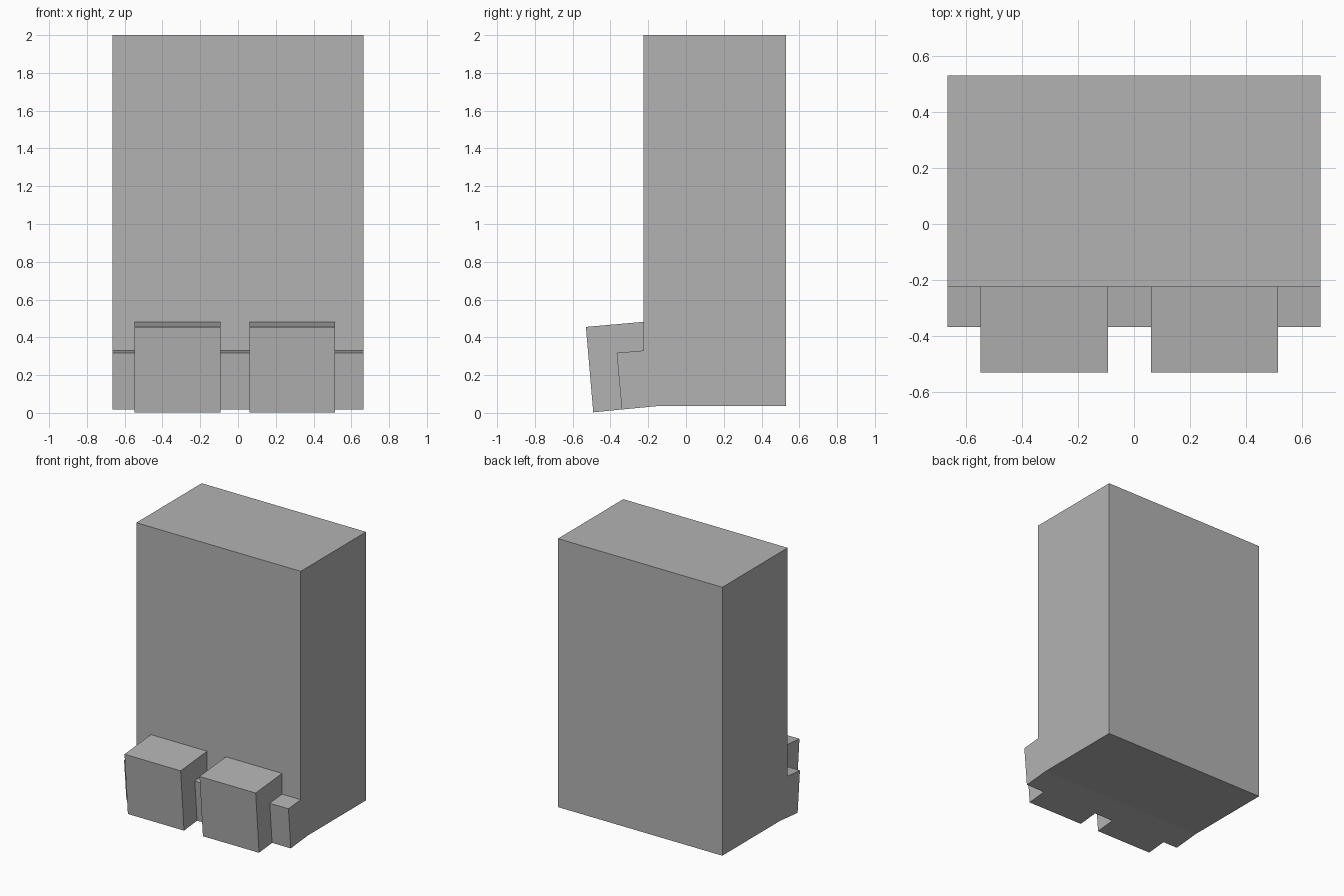
import bpy

if "Cube" in bpy.data.objects:
    bpy.data.objects.remove(bpy.data.objects["Cube"])

grey = bpy.data.materials.new("plain_grey")
grey.diffuse_color = (0.45, 0.45, 0.45, 1)
grey.use_nodes = True
grey.node_tree.nodes["Principled BSDF"].inputs["Base Color"].default_value = grey.diffuse_color


def extrude_profile(name, profile, x0, x1):
    """Closed prism from a (y, z) side profile, swept along x."""
    n = len(profile)
    verts = [(x, y, z) for x in (x0, x1) for y, z in profile]
    faces = [tuple(range(n))[::-1], tuple(range(n, 2 * n))]
    faces += [(i, (i + 1) % n, (i + 1) % n + n, i + n) for i in range(n)]
    mesh = bpy.data.meshes.new(name)
    mesh.from_pydata(verts, [], faces)
    mesh.materials.append(grey)
    obj = bpy.data.objects.new(name, mesh)
    bpy.context.collection.objects.link(obj)
    return obj


# Tall body with the low tilted ledge along its front foot
ledge = [(-0.225, 0.33), (-0.367, 0.318), (-0.34, 0.018)]
body = [(-0.14, 0.037), (0.53, 0.037), (0.53, 2.0), (-0.225, 2.0)] + ledge
extrude_profile("body", body, -0.665, 0.665)

# Two tilted blocks resting against the ledge and the body front
block = ledge[::-1] + [(-0.225, 0.482), (-0.53, 0.455), (-0.491, 0.003)]
for side, x0, x1 in (("left", -0.547, -0.093), ("right", 0.06, 0.514)):
    extrude_profile(side + "_front_block", block, x0, x1)
